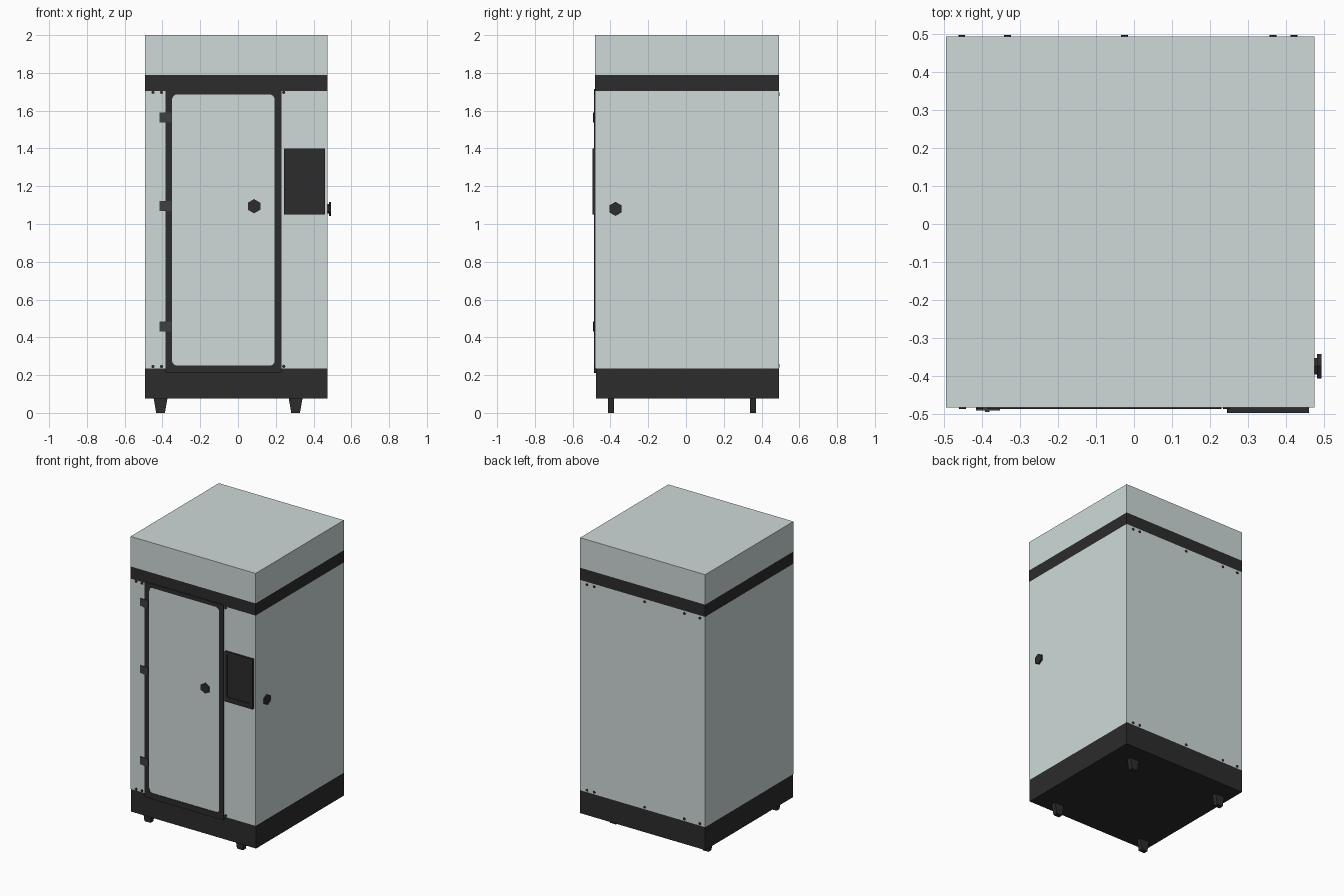
import bpy, bmesh
from math import sin, cos, pi

if "Cube" in bpy.data.objects:
    bpy.data.objects.remove(bpy.data.objects["Cube"])


def material(name, rgb):
    m = bpy.data.materials.new(name)
    m.diffuse_color = (*rgb, 1)
    m.use_nodes = True
    m.node_tree.nodes["Principled BSDF"].inputs["Base Color"].default_value = m.diffuse_color
    return m


PALE = material("pale_panel", (0.62, 0.70, 0.69))
DARK = material("dark_trim", (0.025, 0.025, 0.025))
GREY = material("hinge_grey", (0.05, 0.05, 0.055))

# Cabinet extents
X0, X1, Y0, Y1 = -0.493, 0.474, -0.482, 0.492


def finish(bm, name, mat):
    bmesh.ops.recalc_face_normals(bm, faces=bm.faces)
    me = bpy.data.meshes.new(name)
    bm.to_mesh(me)
    bm.free()
    me.materials.append(mat)
    ob = bpy.data.objects.new(name, me)
    bpy.context.collection.objects.link(ob)
    return ob


def box(name, x, y, z, mat):
    bm = bmesh.new()
    bmesh.ops.create_cube(bm, size=1)
    for v in bm.verts:
        v.co = [r[0] + (c + 0.5) * (r[1] - r[0]) for c, r in zip(v.co, (x, y, z))]
    return finish(bm, name, mat)


def prism(name, pts, y, mat):
    """Extrude an x-z outline from y[0] to y[1]."""
    bm = bmesh.new()
    a, b = ([bm.verts.new((px, d, pz)) for px, pz in pts] for d in y)
    bm.faces.new(a)
    bm.faces.new(b)
    for i in range(len(pts)):
        j = (i + 1) % len(pts)
        bm.faces.new((a[i], a[j], b[j], b[i]))
    return finish(bm, name, mat)


def rounded(x, z, r, n=5):
    """Rounded rectangle outline."""
    corners = ((x[1] - r, z[1] - r), (x[0] + r, z[1] - r),
               (x[0] + r, z[0] + r), (x[1] - r, z[0] + r))
    return [(cx + r * cos((k + i / n) * pi / 2), cz + r * sin((k + i / n) * pi / 2))
            for k, (cx, cz) in enumerate(corners) for i in range(n + 1)]


def ring(name, outer, inner, y, mat):
    """Frame between two outlines with equal point counts."""
    bm = bmesh.new()
    loops = [[bm.verts.new((px, d, pz)) for px, pz in pts]
             for pts, d in ((outer, y[0]), (outer, y[1]), (inner, y[1]), (inner, y[0]))]
    n = len(outer)
    for k in range(4):
        p, q = loops[k], loops[(k + 1) % 4]
        for i in range(n):
            j = (i + 1) % n
            bm.faces.new((p[i], p[j], q[j], q[i]))
    return finish(bm, name, mat)


def polygon(cx, cz, r, n):
    return [(cx + r * sin(2 * pi * i / n), cz + r * cos(2 * pi * i / n)) for i in range(n)]


# Cabinet stack
box("base_plinth", (X0, X1), (-0.477, Y1), (0.075, 0.235), DARK)
box("main_body", (X0, X1), (Y0, Y1), (0.235, 1.705), PALE)
box("upper_band", (X0, X1), (Y0, Y1), (1.705, 1.79), DARK)
box("top_cap", (X0, X1), (Y0, Y1), (1.79, 2.0), PALE)

# Tapered feet
for cx, side in ((-0.41, "left"), (0.305, "right")):
    for cy, end in ((-0.398, "front"), (0.354, "back")):
        prism(f"{end}_{side}_foot",
              [(cx - 0.037, 0.08), (cx - 0.023, 0), (cx + 0.023, 0), (cx + 0.037, 0.08)],
              (cy - 0.016, cy + 0.016), DARK)

# Door frame and its handle
ring("door_frame", rounded((-0.384, 0.23), (0.21, 1.715), 0.012),
     rounded((-0.349, 0.194), (0.25, 1.686), 0.028), (-0.486, -0.474), DARK)
prism("door_knob", polygon(0.085, 1.094, 0.038, 6), (-0.486, -0.475), DARK)

# Hinges: a leaf with a thicker knuckle
for i, z in enumerate((0.457, 1.095, 1.564)):
    box(f"hinge_leaf_{i}", (-0.415, -0.352), (-0.489, -0.475), (z - 0.026, z + 0.026), GREY)
    box(f"hinge_knuckle_{i}", (-0.391, -0.379), (-0.493, -0.475), (z - 0.026, z + 0.026), GREY)

# Control panel with recessed screen
ring("control_panel_bezel", rounded((0.244, 0.46), (1.05, 1.40), 0.001, 1),
     rounded((0.262, 0.442), (1.085, 1.382), 0.004, 1), (-0.496, -0.475), DARK)
box("control_screen", (0.255, 0.45), (-0.491, -0.475), (1.07, 1.39), DARK)

# Side knob: collar and wider hexagonal grip, built facing front then turned to +x
for name, r, d in (("side_knob_collar", 0.025, (-0.009, 0.002)), ("side_knob_grip", 0.037, (-0.019, -0.008))):
    knob = prism(name, polygon(0, 0, r, 6), d, DARK)
    knob.rotation_euler.z = pi / 2
    knob.location = (0.473, -0.373, 1.08)

# Panel screws, front and back
for z in (0.246, 1.697):
    for x in (-0.45, -0.405, 0.242):
        prism("front_screw", polygon(x, z, 0.009, 8), (-0.486, -0.478), DARK)
for z in (0.25, 1.686):
    for x in (-0.452, -0.332, -0.025, 0.365, 0.42):
        prism("back_screw", polygon(x, z, 0.009, 8), (0.488, 0.496), DARK)
